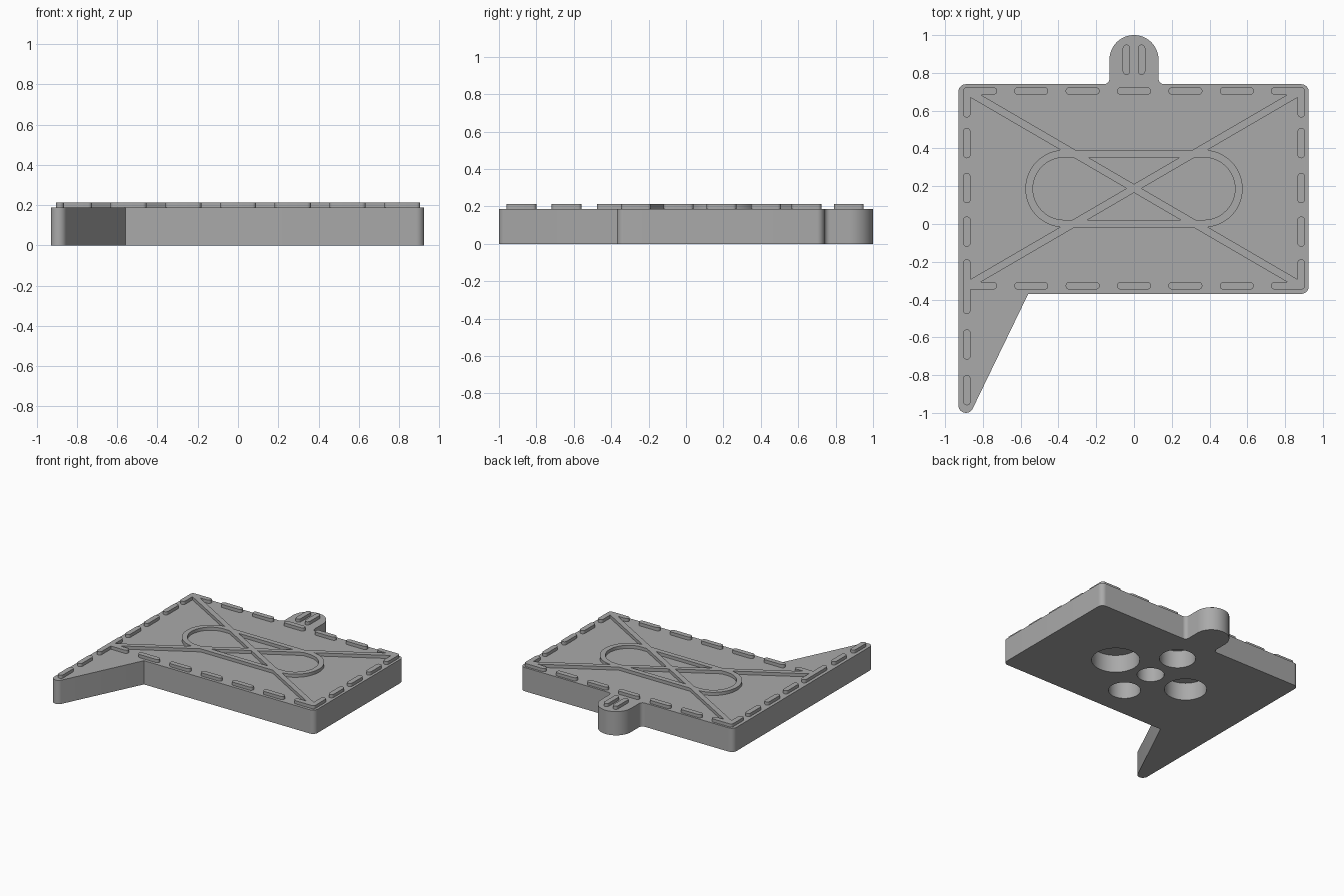
import bpy, bmesh
from math import radians, cos, sin, atan2, hypot

if "Cube" in bpy.data.objects:
    bpy.data.objects.remove(bpy.data.objects["Cube"])

GREY = bpy.data.materials.new("plain_grey")
GREY.use_nodes = True
COLOUR = (0.4, 0.4, 0.4, 1)
GREY.diffuse_color = COLOUR
GREY.node_tree.nodes["Principled BSDF"].inputs["Base Color"].default_value = COLOUR

BASE, TOP = 0.187, 0.212   # plate top and ridge top
MID = 0.187                # y of the pattern centre
W = 0.02                   # half width of a ridge


def arc(cx, cy, r, a0, a1, n=10):
    steps = [radians(a0 + (a1 - a0) * i / n) for i in range(n + 1)]
    return [(cx + r * cos(a), cy + r * sin(a)) for a in steps]


def capsule(x0, y0, x1, y1, r=W, n=10):
    a = atan2(y1 - y0, x1 - x0) * 180 / 3.14159265
    return arc(x1, y1, r, a - 90, a + 90, n) + arc(x0, y0, r, a + 90, a + 270, n)


def finish(name, bm):
    bmesh.ops.recalc_face_normals(bm, faces=bm.faces)
    mesh = bpy.data.meshes.new(name)
    bm.to_mesh(mesh)
    bm.free()
    mesh.materials.append(GREY)
    obj = bpy.data.objects.new(name, mesh)
    bpy.context.collection.objects.link(obj)
    return obj


def prism(name, outline, z0, z1):
    bm = bmesh.new()
    face = bm.faces.new([bm.verts.new((x, y, z0)) for x, y in outline])
    top = bmesh.ops.extrude_face_region(bm, geom=[face])["geom"]
    verts = [v for v in top if isinstance(v, bmesh.types.BMVert)]
    bmesh.ops.translate(bm, verts=verts, vec=(0, 0, z1 - z0))
    return finish(name, bm)


def ridge(name, x0, y0, x1, y1):
    return prism(name, capsule(x0, y0, x1, y1), BASE, TOP)


def combine(target, others, operation):
    bpy.context.view_layer.objects.active = target
    for other in others:
        other.hide_render = True
        mod = target.modifiers.new("combine", "BOOLEAN")
        mod.operation, mod.solver, mod.object = operation, "EXACT", other
        bpy.ops.object.modifier_apply(modifier=mod.name)
        bpy.data.objects.remove(other)


# Plate with rounded corners, hanging tab and pointed tail
outline = (arc(-0.89, -0.96, 0.04, 180, 334)
           + [(-0.56, -0.37)]
           + arc(0.885, -0.33, 0.04, 270, 360)
           + arc(0.885, 0.70, 0.04, 0, 90)
           + arc(0.16, 0.77, 0.03, 270, 180)
           + arc(0, 0.87, 0.13, 0, 180, 32)
           + arc(-0.16, 0.77, 0.03, 0, -90)
           + arc(-0.89, 0.70, 0.04, 90, 180))
plate = prism("plate", outline, 0, BASE)

# Blind round holes in the underside
holes = [(0.33, MID, 0.174), (-0.33, MID, 0.153), (0, 0.49, 0.131),
         (0, -0.107, 0.116), (0, MID, 0.098)]
combine(plate, [prism("hole_cutter", arc(x, y, r, 0, 354.375, 63), -0.1, 0.14)
                for x, y, r in holes], "DIFFERENCE")

# Oval ring in the middle
bm = bmesh.new()
loops = [[bm.verts.new((x, y, z)) for x, y in capsule(-0.37, MID, 0.37, MID, r, 24)]
         for r, z in ((0.205, BASE), (0.205, TOP), (0.165, TOP), (0.165, BASE))]
for k in range(4):
    a, b = loops[k], loops[(k + 1) % 4]
    for i in range(len(a)):
        j = (i + 1) % len(a)
        bm.faces.new((a[i], a[j], b[j], b[i]))
cross = finish("raised_cross_and_oval", bm)

# Diagonal bars and corner brackets, joined to the oval
EX, EY0, EY1 = 0.885, -0.327, 0.704
parts = [ridge("bar", -EX, EY0, EX, EY1), ridge("bar", -EX, EY1, EX, EY0)]
for sx in (-1, 1):
    for y, sy in ((EY0, 1), (EY1, -1)):
        low = y + sy * 0.12
        parts.append(ridge("bracket", sx * EX, y, sx * 0.745, y))
        if sx < 0 and sy > 0:
            parts.append(ridge("bracket", -EX, low, -EX, -0.456))
        else:
            parts.append(ridge("bracket", sx * EX, y, sx * EX, low))
combine(cross, parts, "UNION")

# Dashes along the border, the tail and the tab
dashes = []
for y in (EY0, EY1):
    dashes += [ridge("border_dash", k * 0.272 - 0.07, y, k * 0.272 + 0.07, y)
               for k in range(-2, 3)]
for x in (-EX, EX):
    dashes += [ridge("side_dash", x, y - 0.06, x, y + 0.06)
               for y in (0.428, 0.19, -0.04)]
dashes += [ridge("tail_dash", -EX, y - 0.06, -EX, y + 0.06) for y in (-0.638, -0.88)]
dashes += [ridge("tab_dash", x, 0.81, x, 0.93) for x in (-0.04, 0.04)]

# Smooth the round walls, keep the rims sharp
bpy.ops.object.select_all(action="DESELECT")
for obj in [plate, cross] + dashes:
    obj.select_set(True)
bpy.context.view_layer.objects.active = plate
bpy.ops.object.shade_smooth_by_angle(angle=radians(30))
